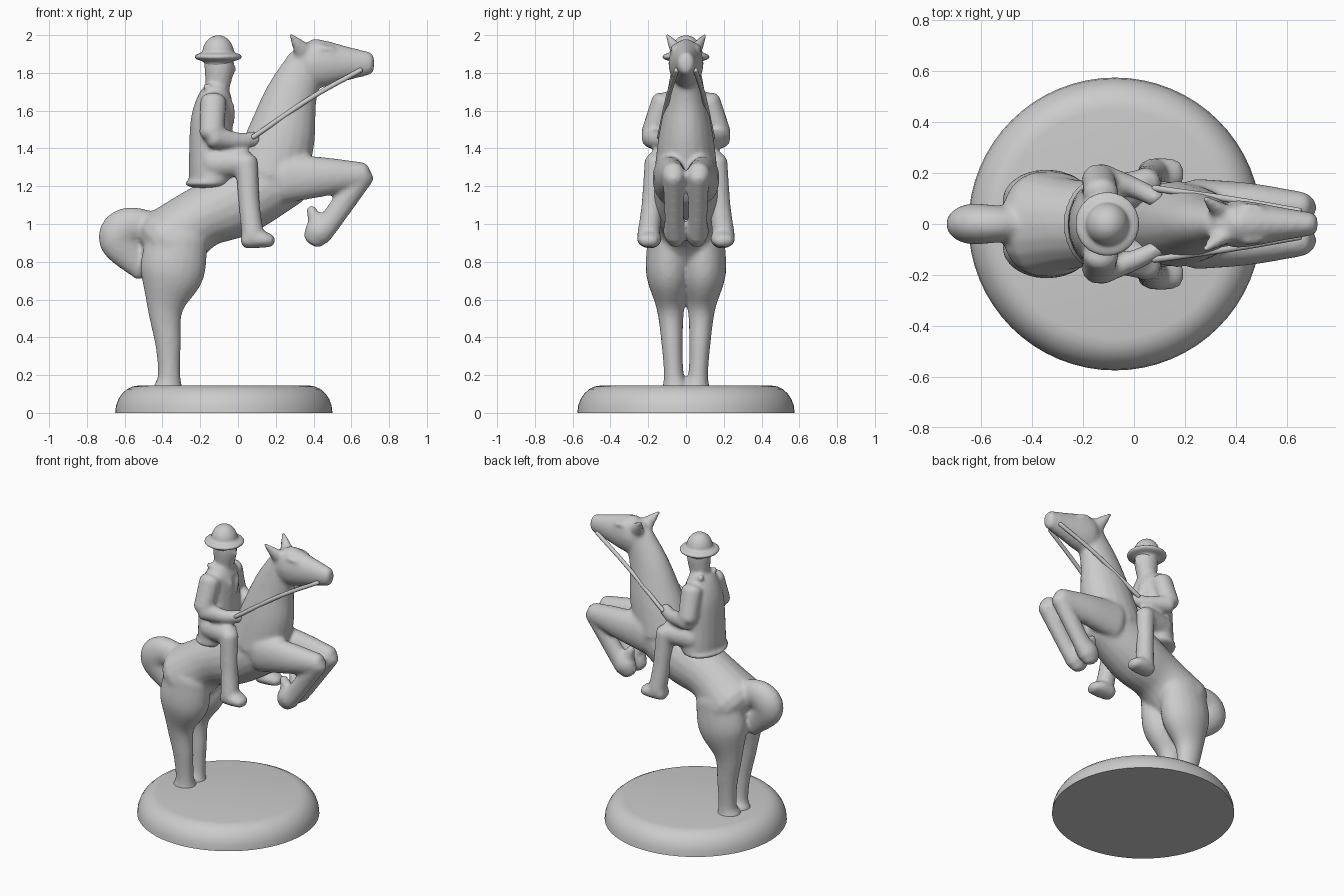
import bpy, bmesh, math
from mathutils import Matrix, Vector

if "Cube" in bpy.data.objects:
    bpy.data.objects.remove(bpy.data.objects["Cube"])

# The single colour
shade = (.6, .6, .6, 1)
grey = bpy.data.materials.new("plain_grey")
grey.use_nodes = True
grey.diffuse_color = shade
grey.node_tree.nodes["Principled BSDF"].inputs["Base Color"].default_value = shade

SIDES = 20
STEPS = 6


def spline(stations):
    """Smooth curve through stations of (x, y, z, depth, width)."""
    s = [Vector(p) for p in stations]
    s = [2 * s[0] - s[1]] + s + [2 * s[-1] - s[-2]]
    curve = []
    for before, start, end, after in zip(s, s[1:], s[2:], s[3:]):
        leave, arrive = (end - before) / 2, (after - start) / 2
        for k in range(STEPS):
            t = k / STEPS
            blend = t * t * (3 - 2 * t)
            curve.append(start.lerp(end, blend) + leave * t * (1 - t) ** 2 - arrive * t * t * (1 - t))
    return curve + [s[-2]]


def loft(bm, stations, cap):
    """Elliptical tube along a path, with rounded ends."""
    curve = spline(stations)
    pos = [Vector(p[:3]) for p in curve]
    last = len(curve) - 1
    rings = []

    def ring(i, bend=0):
        tangent = (pos[min(i + 1, last)] - pos[max(i - 1, 0)]).normalized()
        side = Vector((0, 1, 0))
        side = (side - tangent * side.dot(tangent)).normalized()
        normal = side.cross(tangent)
        depth, width = curve[i][3], curve[i][4]
        centre = pos[i] + tangent * math.sin(bend) * min(depth, width) * cap
        spokes = [normal * depth * math.cos(a) + side * width * math.sin(a)
                  for a in (math.tau * k / SIDES for k in range(SIDES))]
        rings.append([bm.verts.new(centre + spoke * math.cos(bend)) for spoke in spokes])

    bends = [math.radians(d) for d in (25, 50, 75)]
    for bend in reversed(bends):
        ring(0, -bend)
    for i in range(last + 1):
        ring(i)
    for bend in bends:
        ring(last, bend)
    for near, far in zip(rings, rings[1:]):
        for j in range(SIDES):
            k = (j + 1) % SIDES
            bm.faces.new((near[j], near[k], far[k], far[j]))
    bm.faces.new(rings[0][::-1])
    bm.faces.new(rings[-1])


def limb(bm, *points, flat=(1, 1), spread=None, cap=.7):
    """Loft through (x, z, radius) points. flat is the width-to-depth ratio at
    each end; spread is the distance from the middle at each end of a pair."""
    count = len(points) - 1
    for sign in ((1, -1) if spread else (0,)):
        inner, outer = spread or (0, 0)
        stations = []
        for i, (x, z, radius) in enumerate(points):
            t = i / count
            y = sign * (inner + (outer - inner) * t)
            stations.append((x, y, z, radius, radius * (flat[0] + (flat[1] - flat[0]) * t)))
        loft(bm, stations, cap)


def ball(bm, centre, size):
    place = Matrix.LocRotScale(Vector(centre), None, Vector(size))
    bmesh.ops.create_uvsphere(bm, u_segments=32, v_segments=16, radius=1, matrix=place)


def finish(bm, name, voxel=None):
    """Make the object; with a voxel size, fuse its parts into one skin."""
    bmesh.ops.recalc_face_normals(bm, faces=bm.faces)
    mesh = bpy.data.meshes.new(name)
    bm.to_mesh(mesh)
    bm.free()
    mesh.materials.append(grey)
    obj = bpy.data.objects.new(name, mesh)
    bpy.context.collection.objects.link(obj)
    bpy.ops.object.select_all(action='DESELECT')
    obj.select_set(True)
    bpy.context.view_layer.objects.active = obj
    bpy.ops.object.shade_smooth_by_angle(angle=math.radians(50))
    if voxel:
        obj.modifiers.clear()
        fuse = obj.modifiers.new("fuse", 'REMESH')
        fuse.mode = 'VOXEL'
        fuse.voxel_size = voxel
        fuse.use_smooth_shade = True
        soften = obj.modifiers.new("soften", 'SMOOTH')
        soften.factor = .5
        soften.iterations = 6
    return obj


# Round base with a quarter-ellipse rim
base = bmesh.new()
arc = [math.radians(d) for d in range(0, 91, 15)]
profile = [(0, 0)] + [(.45 + .125 * math.cos(a), .145 * math.sin(a)) for a in arc] + [(0, .145)]
verts = [base.verts.new((r, 0, z)) for r, z in profile]
edges = [base.edges.new(e) for e in zip(verts, verts[1:])]
bmesh.ops.spin(base, geom=verts + edges, axis=(0, 0, 1), cent=(0, 0, 0), angle=math.tau, steps=64)
bmesh.ops.remove_doubles(base, verts=base.verts, dist=.0005)
finish(base, "round_base").location.x = -.075

# Horse trunk, neck and head
horse = bmesh.new()
limb(horse, (-.37, .9, .19), (-.2, 1.03, .165), (0, 1.12, .185), (.25, 1.26, .17), flat=(1.1, .9))
limb(horse, (.17, 1.26, .2), (.23, 1.47, .18), (.28, 1.67, .14), (.36, 1.86, .1), flat=(.85, .7))
limb(horse, (.32, 1.86, .09), (.41, 1.85, .13), (.6, 1.85, .085), (.7, 1.85, .06), flat=(.7, .75), cap=.5)
# Ears and brows
limb(horse, (.34, 1.92, .05), (.28, 2, .012), flat=(.7, 1), spread=(.05, .1))
limb(horse, (.44, 1.93, .025), (.5, 1.92, .02), spread=(.06, .055))
# Hind legs, flaring into the base
limb(horse, (-.32, .93, .16), (-.35, .74, .17), (-.385, .55, .095), (-.37, .36, .068), (-.365, .2, .06),
     (-.37, .13, .08), flat=(.65, .95), spread=(.1, .055))
# Raised forearms, tucked shins and hooves
limb(horse, (.24, 1.24, .13), (.45, 1.25, .105), (.66, 1.26, .068), flat=(.6, .9), spread=(.1, .065))
limb(horse, (.66, 1.26, .065), (.5, 1.03, .06), (.43, .96, .075), (.4, .92, .06), flat=(.9, .8), spread=(.065, .055))
limb(horse, (.42, 1, .05), (.385, 1.08, .025), spread=(.05, .05))
# Arched tail
limb(horse, (-.38, .97, .07), (-.57, .99, .1), (-.63, .91, .105), (-.5, .75, .06), flat=(.8, .7))
finish(horse, "horse", voxel=.013)

# Rider's coat with its hem, neck, head and nose
rider = bmesh.new()
limb(rider, (-.135, 1.23, .125), (-.14, 1.35, .12), (-.14, 1.55, .11), (-.12, 1.67, .09), (-.11, 1.72, .065),
     flat=(1.4, 1.3), cap=.4)
ball(rider, (-.15, 0, 1.215), (.13, .18, .03))
limb(rider, (-.11, 1.7, .06), (-.1, 1.82, .078), (-.105, 1.89, .075), flat=(.9, .9))
ball(rider, (-.03, 0, 1.82), (.02, .018, .03))
# Lapels
limb(rider, (-.17, 1.73, .02), (-.05, 1.64, .022), (-.03, 1.54, .015), spread=(.075, .01))
# Upper arms and forearms with hands
limb(rider, (-.13, 1.65, .07), (-.14, 1.48, .065), flat=(.9, .9), spread=(.12, .18))
limb(rider, (-.13, 1.46, .06), (0, 1.44, .045), (.09, 1.45, .04), flat=(.9, .9), spread=(.185, .1))
# Thighs, shins and boots
limb(rider, (-.13, 1.32, .085), (.035, 1.325, .07), spread=(.1, .145))
limb(rider, (.045, 1.33, .06), (.06, 1.1, .056), (.08, .93, .06), spread=(.16, .2))
limb(rider, (.045, .915, .045), (.12, .92, .047), (.17, .91, .035), flat=(1.3, 1.5), spread=(.19, .2))
finish(rider, "rider", voxel=.012)

# Hat with a domed crown and a round brim
hat = bmesh.new()
ball(hat, (-.105, 0, 1.9), (.085, .085, .1))
ball(hat, (-.105, 0, 1.885), (.128, .128, .03))
finish(hat, "hat", voxel=.008)

# Reins from the hands to the mouth
reins = bmesh.new()
limb(reins, (.08, 1.46, .013), (.39, 1.67, .013), (.65, 1.815, .013), spread=(.14, .05))
finish(reins, "reins")
